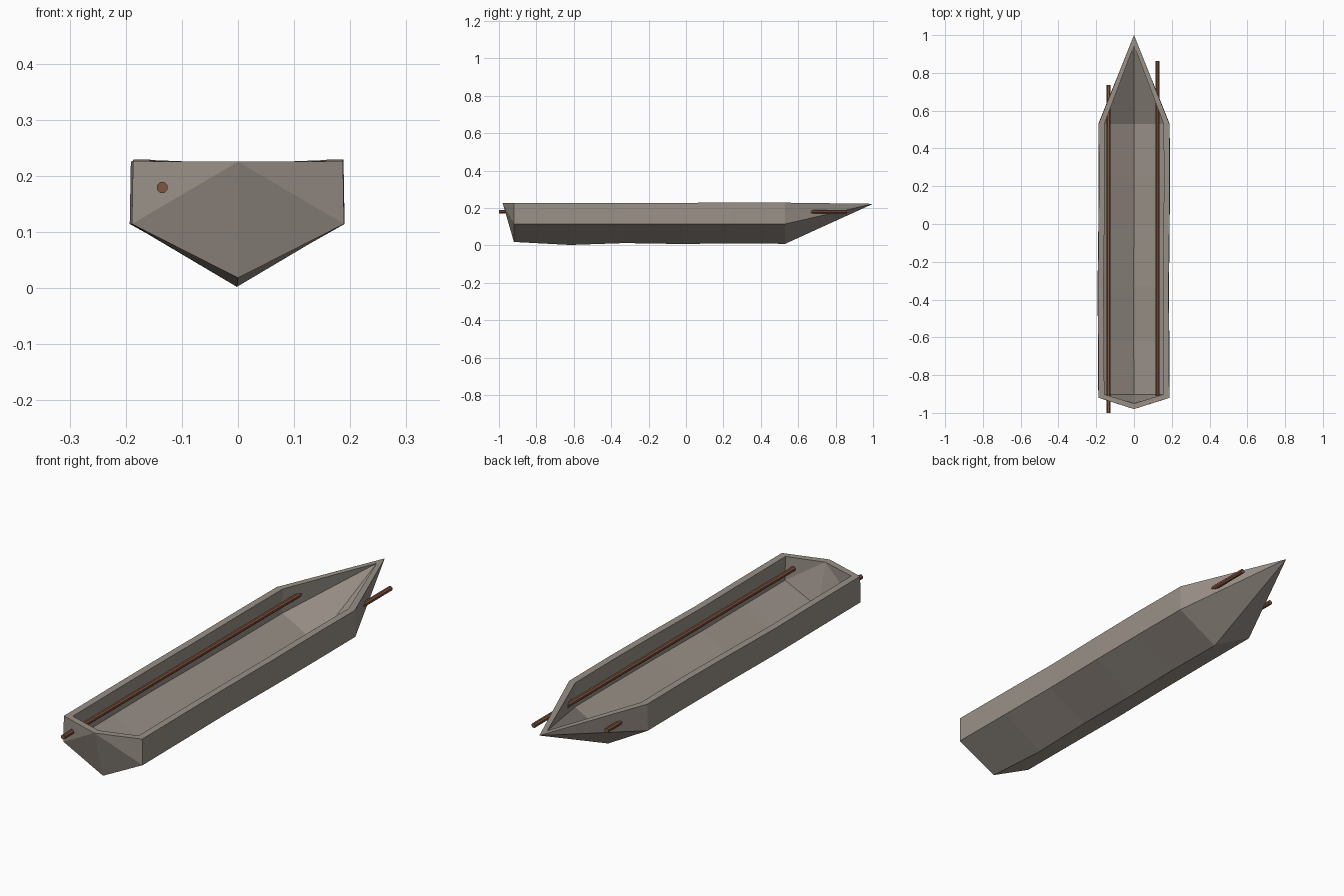
import bpy, bmesh, math
from mathutils import Matrix

if "Cube" in bpy.data.objects:
    bpy.data.objects.remove(bpy.data.objects["Cube"])


def material(name, rgb):
    m = bpy.data.materials.new(name)
    m.diffuse_color = (*rgb, 1)
    m.use_nodes = True
    m.node_tree.nodes["Principled BSDF"].inputs["Base Color"].default_value = m.diffuse_color
    return m


wood = material("weathered grey wood", (0.32, 0.28, 0.245))
pole_wood = material("brown pole wood", (0.22, 0.09, 0.05))


def add_object(name, bm, mat):
    bmesh.ops.recalc_face_normals(bm, faces=bm.faces)
    me = bpy.data.meshes.new(name)
    bm.to_mesh(me)
    bm.free()
    me.materials.append(mat)
    ob = bpy.data.objects.new(name, me)
    bpy.context.collection.objects.link(ob)


# Hull stations: y, sideways wobble, keel height, gunwale height
STATIONS = [(-0.92, 0.0, 0.018, 0.226), (-0.62, -0.002, 0.002, 0.226),
            (-0.33, -0.004, 0.012, 0.225), (-0.02, 0.0, 0.007, 0.227),
            (0.25, 0.001, 0.011, 0.229), (0.53, 0.0, 0.008, 0.228)]


def shell(bm, inset, stern, bow):
    """Loft a V-bottomed skin, closed by a stern point and a bow point."""
    rings = []
    for i, (y, dx, keel, top) in enumerate(STATIONS):
        y += inset * 0.6 if i == 0 else 0
        g, c = 0.187 - inset, 0.189 - inset
        pts = [(-g, top), (-c, 0.114 + inset * 0.3), (0, keel + inset),
               (c, 0.114 + inset * 0.3), (g, top)]
        rings.append([bm.verts.new((x + dx, y, z)) for x, z in pts])
    for a, b in zip(rings, rings[1:]):
        for k in range(4):
            bm.faces.new((a[k], a[k + 1], b[k + 1], b[k]))
    tips = [bm.verts.new((0, stern, 0.225)), bm.verts.new((0, bow, 0.222))]
    for tip, ring in zip(tips, (rings[0], rings[-1])):
        for k in range(4):
            bm.faces.new((tip, ring[k], ring[k + 1]))
    # rim loop running around the gunwale
    return ([tips[0]] + [r[0] for r in rings] + [tips[1]]
            + [r[4] for r in reversed(rings)])


# Hull: outer skin, inner skin and the rim joining them
bm = bmesh.new()
outer = shell(bm, 0.0, -0.98, 1.0)
inner = shell(bm, 0.03, -0.95, 0.945)
n = len(outer)
for i in range(n):
    j = (i + 1) % n
    bm.faces.new((outer[i], outer[j], inner[j], inner[i]))
add_object("boat_hull", bm, wood)


# Two long poles lying along the sides
def pole(name, x, y0, y1):
    bm = bmesh.new()
    mat = Matrix.Translation((x, (y0 + y1) / 2, 0.179)) @ Matrix.Rotation(math.pi / 2, 4, 'X')
    mat = mat @ Matrix.Rotation(math.pi / 8, 4, 'Z')
    bmesh.ops.create_cone(bm, cap_ends=True, segments=8, radius1=0.0105,
                          radius2=0.0105, depth=y1 - y0, matrix=mat)
    add_object(name, bm, pole_wood)


pole("left_pole", -0.135, -1.0, 0.735)
pole("right_pole", 0.124, -0.91, 0.862)
